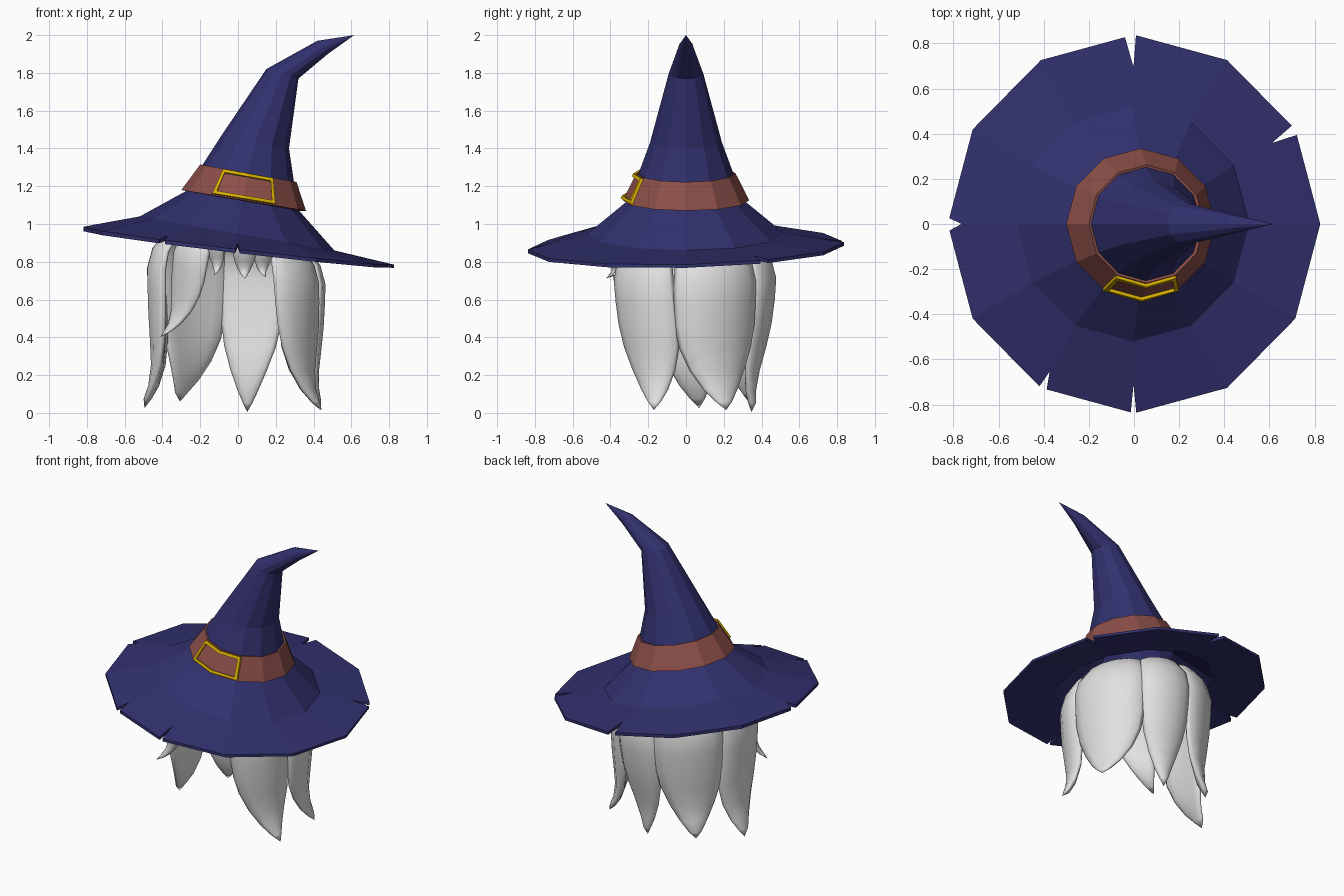
import bpy, bmesh, math
from mathutils import Vector

if "Cube" in bpy.data.objects:
    bpy.data.objects.remove(bpy.data.objects["Cube"])


def material(name, rgb):
    m = bpy.data.materials.new(name)
    m.diffuse_color = (*rgb, 1)
    m.use_nodes = True
    m.node_tree.nodes["Principled BSDF"].inputs["Base Color"].default_value = m.diffuse_color
    return m


PURPLE = material("purple cloth", (0.031, 0.030, 0.155))
BROWN = material("brown leather", (0.26, 0.077, 0.066))
GOLD = material("gold", (0.68, 0.43, 0.0))
WHITE = material("white hair", (0.75, 0.75, 0.75))


def loft(name, rings, mat, cyclic=False, smooth=False):
    """Skin a list of closed loops; a loop of one point makes a tip."""
    bm = bmesh.new()
    loops = [[bm.verts.new(p) for p in r] for r in rings]
    pairs = list(zip(loops, loops[1:]))
    if cyclic:
        pairs.append((loops[-1], loops[0]))
    for a, b in pairs:
        n = max(len(a), len(b))
        for i in range(n):
            j = (i + 1) % n
            if len(a) == 1:
                bm.faces.new((a[0], b[j], b[i]))
            elif len(b) == 1:
                bm.faces.new((a[i], a[j], b[0]))
            else:
                bm.faces.new((a[i], a[j], b[j], b[i]))
    if not cyclic:
        for l in (loops[0], loops[-1]):
            if len(l) > 2:
                bm.faces.new(l)
    bmesh.ops.recalc_face_normals(bm, faces=bm.faces)
    me = bpy.data.meshes.new(name)
    bm.to_mesh(me)
    bm.free()
    me.materials.append(mat)
    ob = bpy.data.objects.new(name, me)
    bpy.context.collection.objects.link(ob)
    if smooth:
        me.polygons.foreach_set("use_smooth", [True] * len(me.polygons))
    return ob


def ring_point(ring, deg):
    """Point on a tilted twelve-sided ring: left x, z, right x, z, depth."""
    xl, zl, xr, zr, ry = ring
    f = math.cos(math.pi / 12) / math.cos(math.radians(deg % 30 - 15))
    c, s = f * math.cos(math.radians(deg)), f * math.sin(math.radians(deg))
    return Vector(((xl + xr) / 2 + c * (xr - xl) / 2, s * ry,
                   (zl + zr) / 2 + c * (zr - zl) / 2))


TWELVE = range(0, 360, 30)


def ring(*r):
    return [ring_point(r, a) for a in TWELVE]


# Brim, with wedge-shaped tears in its edge (left side, right side, end of tear)
notches = {30: (1.7, 1.5, 0.62), 90: (0.6, 2.8, 0.55), 180: (1.8, 2.0, 0.80),
           240: (0.6, 1.8, 0.74), 270: (1.0, 0.7, 0.60)}
columns = []
for a in TWELVE:
    if a in notches:
        before, after, end = notches[a]
        columns += [(a - before, 1), (a, end), (a + after, 1)]
    else:
        columns.append((a, 1))

fold = (-0.52, 1.04, 0.51, 0.86, 0.52)
edge = (-0.825, 0.985, 0.825, 0.785, 0.838)
under = (-0.50, 1.01, 0.49, 0.835, 0.50)
under_edge = (-0.825, 0.963, 0.825, 0.768, 0.838)


def brim_edge(rim, inside):
    out = []
    for a, f in columns:
        p = ring_point(rim, a) + Vector((0, 0, 0.02 * math.sin(math.radians(a))))
        out.append(ring_point(inside, a).lerp(p, f))
    return out


loft("brim", [[ring_point(fold, a) for a, f in columns], brim_edge(edge, fold),
              brim_edge(under_edge, under), [ring_point(under, a) for a, f in columns]],
     PURPLE, cyclic=True)

# Crown, bending to the right, with an inner lining
loft("crown", [
    [(0.615, 0, 2.0)],
    ring(0.42, 1.97, 0.475, 1.90, 0.04),
    ring(0.15, 1.82, 0.32, 1.77, 0.092),
    ring(-0.09, 1.465, 0.27, 1.40, 0.19),
    ring(-0.19, 1.31, 0.295, 1.23, 0.25),
    ring(-0.265, 1.18, 0.315, 1.08, 0.30),
    ring(*fold),
    ring(*under),
    ring(-0.24, 1.15, 0.29, 1.05, 0.275),
    ring(-0.16, 1.29, 0.265, 1.21, 0.22),
    ring(-0.06, 1.45, 0.24, 1.39, 0.16)], PURPLE)

# Leather band, flared at the bottom
low = (-0.30, 1.18, 0.36, 1.07, 0.335)
high = (-0.20, 1.315, 0.31, 1.222, 0.262)
loft("hat_band", [
    ring(*low), ring(*high),
    ring(-0.175, 1.305, 0.285, 1.218, 0.238),
    ring(-0.25, 1.17, 0.305, 1.07, 0.285)], BROWN, cyclic=True)


# Buckle frame wrapped over the two front facets of the band
def on_band(deg, t, lift):
    p = ring_point(low, deg).lerp(ring_point(high, deg), t)
    return p + Vector((0, -lift, lift * 0.35))


outer = [(239, 0.04), (270, 0.04), (301, 0.04), (301, 0.96), (270, 0.96), (239, 0.96)]
inner = [(242.5, 0.15), (270, 0.15), (297.5, 0.15), (297.5, 0.85), (270, 0.85), (242.5, 0.85)]
loft("buckle", [[on_band(a, t, h) for a, t in path] for path, h in
                ((outer, -0.004), (outer, 0.014), (inner, 0.014), (inner, -0.004))],
     GOLD, cyclic=True)

# Hair locks: flattened tubes that start on a domed scalp tilted with the hat,
# hug the head and taper to a tip that curls outwards
WIDTH = (0.80, 0.90, 0.95, 0.98, 1.0, 1.0, 0.99, 0.90, 0.68, 0.40, 0.18)
RADIUS = (0.10, 0.26, 0.355, 0.40, 0.418, 0.412, 0.40, 0.382, 0.365, 0.368, 0.385)
FALL = (0, 0.03, 0.08, 0.16, 0.26, 0.38, 0.51, 0.64, 0.77, 0.88, 0.95)


def lock(name, ang, tip_ang, tip_r, tip_z, half, thick=0.045, top=0.97, shift=0.0):
    rings = []
    n = 14
    for w, r, u in zip(WIDTH, RADIUS, FALL):
        rr = r + shift * min(1, u * 6) + (tip_r - 0.41) * u ** 3
        mid = ang + (tip_ang - ang) * u ** 1.6
        loop = []
        for i in range(n):
            t = math.tau * i / n
            a = math.radians(mid) + w * half * math.cos(t) / 0.43
            # near the top the thickness points up, lower down it points outwards
            lean = max(0.0, 1 - u / 0.2)
            d = thick * (0.35 + 0.65 * w) * math.sin(t)
            q = rr + d * (1 - lean)
            x, y = q * math.cos(a), q * math.sin(a)
            z = top + (tip_z - top) * u + d * lean - 0.12 * x * (1 - u)
            loop.append((x, y, z))
        rings.append(loop)
    a = math.radians(tip_ang)
    rings.append([(tip_r * math.cos(a), tip_r * math.sin(a), tip_z)])
    return loft(name, rings, WHITE, smooth=True)


lock("right_front_lock", -38, -21, 0.475, 0.015, 0.205)
lock("right_back_lock", 25, 26, 0.485, 0.015, 0.255, shift=0.01)
lock("back_lock", 78, 82, 0.35, 0.005, 0.175, shift=0.02)
lock("back_left_lock", 126, 133, 0.45, 0.06, 0.225, shift=0.025)
lock("left_lock", 182, 172, 0.50, 0.025, 0.20, shift=0.02)
lock("front_left_lock", 235, 216, 0.51, 0.40, 0.12, 0.035)

# Short fringe under the front of the brim
for i, (a, z, half) in enumerate(((253, 0.73, 0.05), (275, 0.71, 0.065), (290, 0.72, 0.055))):
    lock("fringe_%d" % (i + 1), a, a, 0.43, z, half, 0.025)
